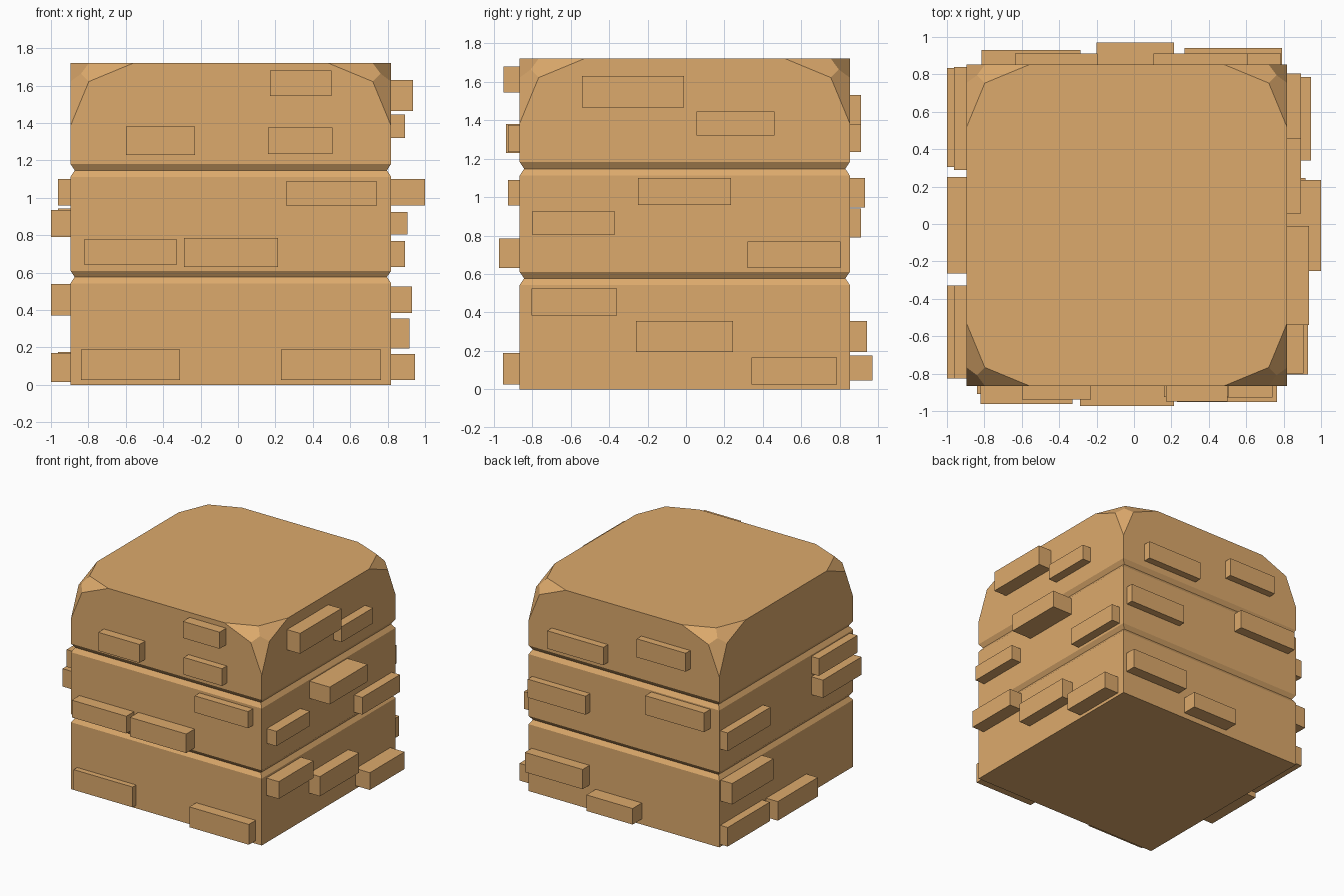
import bpy
import bmesh

# Body limits
X0, X1, Y0, Y1, TOP = -0.896, 0.819, -0.865, 0.852, 1.72

wood = bpy.data.materials.new("tan")
wood.diffuse_color = (0.72, 0.40, 0.15, 1)


def finish(bm, name):
    bmesh.ops.recalc_face_normals(bm, faces=bm.faces)
    mesh = bpy.data.meshes.new(name)
    bm.to_mesh(mesh)
    bm.free()
    mesh.materials.append(wood)
    obj = bpy.data.objects.new(name, mesh)
    bpy.context.collection.objects.link(obj)
    return obj


# Main block: stacked rectangular rings with two V grooves
profile = [(0, 0), (0.543, 0), (0.577, 0.023), (0.61, 0),
           (1.112, 0), (1.147, 0.023), (1.182, 0), (TOP, 0)]
bm = bmesh.new()
rings = []
for z, d in profile:
    corners = [(X0 + d, Y0 + d), (X1 - d, Y0 + d), (X1 - d, Y1 - d), (X0 + d, Y1 - d)]
    rings.append([bm.verts.new((x, y, z)) for x, y in corners])
for a, b in zip(rings, rings[1:]):
    for i in range(4):
        j = (i + 1) % 4
        bm.faces.new((a[i], a[j], b[j], b[i]))
bm.faces.new(rings[0][::-1])
bm.faces.new(rings[-1])
# Faceted top corners
bmesh.ops.bevel(bm, geom=rings[-1], offset=0.336, offset_type='OFFSET',
                segments=2, profile=0.5, affect='VERTICES', clamp_overlap=False)
finish(bm, "grooved_block")


# Raised slabs: (along min, along max, z min, z max, outer face coordinate)
slabs = {
    "front": [(0.17, 0.50, 1.545, 1.68, -0.95), (-0.60, -0.23, 1.23, 1.38, -0.937),
              (0.16, 0.505, 1.235, 1.375, -0.925), (0.26, 0.74, 0.955, 1.09, -0.927),
              (-0.82, -0.33, 0.64, 0.78, -0.963), (-0.29, 0.215, 0.63, 0.785, -0.972),
              (-0.84, -0.31, 0.025, 0.19, -0.91), (0.23, 0.765, 0.025, 0.19, -0.953)],
    "right": [(-0.54, -0.01, 1.465, 1.63, 0.936), (0.055, 0.46, 1.32, 1.445, 0.893),
              (-0.25, 0.235, 0.96, 1.10, 1.0), (-0.80, -0.37, 0.805, 0.925, 0.905),
              (0.32, 0.805, 0.63, 0.77, 0.893), (-0.805, -0.36, 0.385, 0.525, 0.93),
              (-0.26, 0.245, 0.195, 0.355, 0.918), (0.34, 0.785, 0.025, 0.165, 0.947)],
    "left": [(-0.825, -0.33, 0.96, 1.10, -0.963), (-0.825, -0.33, 0.79, 0.935, -1.0),
             (0.29, 0.84, 0.795, 0.943, -0.963), (0.305, 0.835, 0.37, 0.54, -1.0),
             (0.30, 0.84, 0.02, 0.175, -0.963), (-0.265, 0.25, 0.015, 0.17, -1.0)],
    "back": [(0.105, 0.61, 1.235, 1.38, 0.911), (-0.635, -0.195, 1.38, 1.53, 0.911),
             (0.265, 0.785, 0.79, 0.94, 0.911), (-0.815, -0.285, 0.945, 1.10, 0.931),
             (0.27, 0.79, 0.195, 0.355, 0.941), (-0.20, 0.215, 0.045, 0.175, 0.971)],
}
walls = {"front": Y0, "back": Y1, "left": X0, "right": X1}

for side, items in slabs.items():
    wall = walls[side]
    inner = wall - 0.05 * (1 if wall > 0 else -1)
    for n, (a0, a1, z0, z1, outer) in enumerate(items, 1):
        d0, d1 = sorted((inner, outer))
        if side in ("front", "back"):
            lo, hi = (a0, d0, z0), (a1, d1, z1)
        else:
            lo, hi = (d0, a0, z0), (d1, a1, z1)
        bm = bmesh.new()
        bmesh.ops.create_cube(bm, size=1)
        for v in bm.verts:
            v.co = [(p + q) / 2 + c * (q - p) for p, q, c in zip(lo, hi, v.co)]
        finish(bm, f"{side}_slab_{n}")
